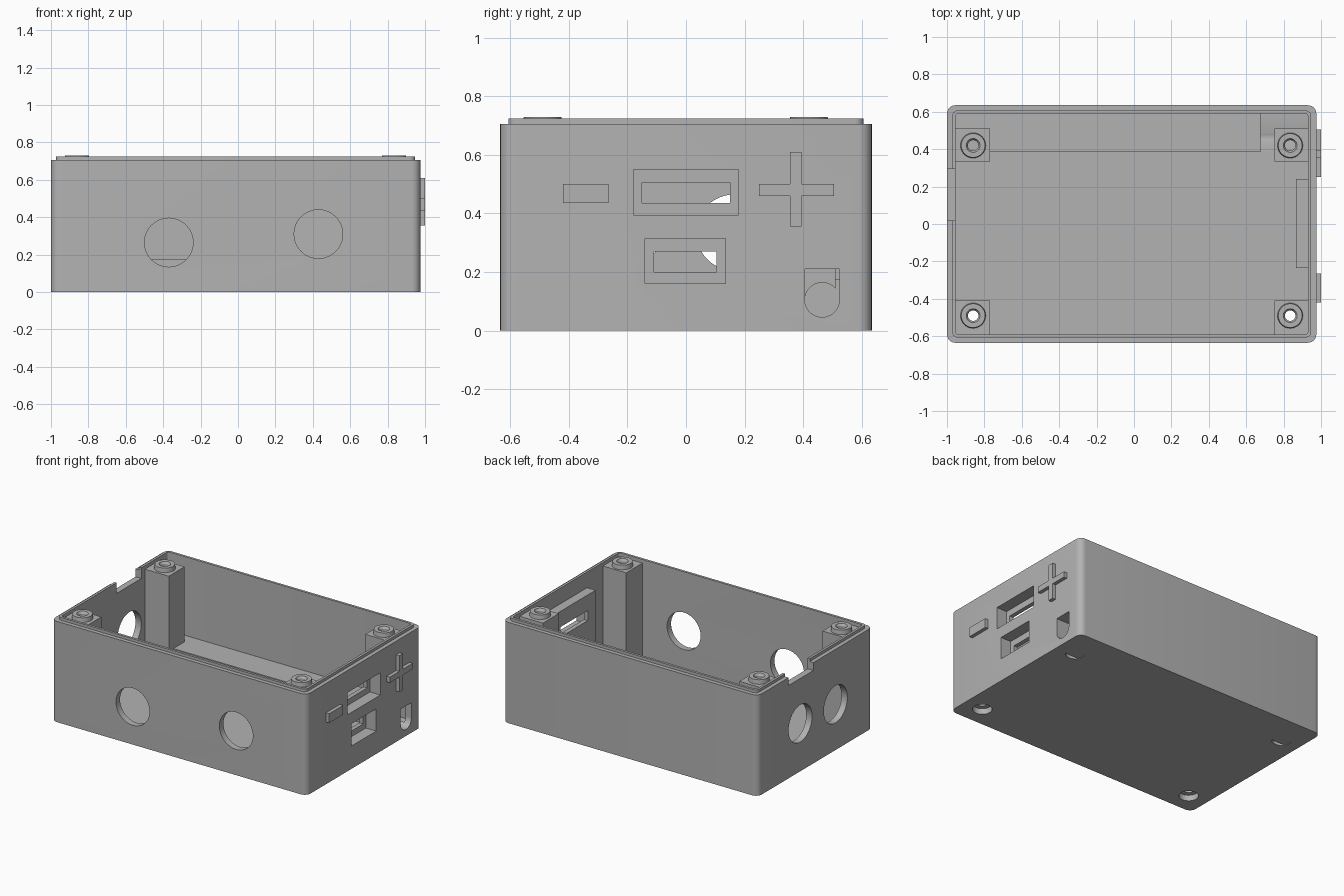
import bpy, bmesh, math
from mathutils import Matrix

if "Cube" in bpy.data.objects:
    bpy.data.objects.remove(bpy.data.objects["Cube"])

grey = bpy.data.materials.new("case_grey")
grey.use_nodes = True
COLOR = (0.45, 0.45, 0.45, 1)
grey.diffuse_color = COLOR
grey.node_tree.nodes["Principled BSDF"].inputs["Base Color"].default_value = COLOR


def finish(name, bm):
    bmesh.ops.recalc_face_normals(bm, faces=bm.faces)
    mesh = bpy.data.meshes.new(name)
    bm.to_mesh(mesh)
    bm.free()
    mesh.materials.append(grey)
    ob = bpy.data.objects.new(name, mesh)
    bpy.context.collection.objects.link(ob)
    return ob


def block(name, x, y, z, r=0):
    """Box between pairs of limits, with rounded vertical edges if r is given."""
    pts = []
    for sx, sy, start in ((1, 1, 0), (0, 1, 90), (0, 0, 180), (1, 0, 270)):
        cx = x[sx] + (r if sx == 0 else -r)
        cy = y[sy] + (r if sy == 0 else -r)
        for i in range(7 if r else 1):
            a = math.radians(start + 15 * i)
            pts.append((cx + r * math.cos(a), cy + r * math.sin(a), z[0]))
    bm = bmesh.new()
    face = bm.faces.new([bm.verts.new(p) for p in pts])
    top = bmesh.ops.extrude_face_region(bm, geom=[face])["geom"]
    verts = [g for g in top if isinstance(g, bmesh.types.BMVert)]
    bmesh.ops.translate(bm, verts=verts, vec=(0, 0, z[1] - z[0]))
    return finish(name, bm)


def rod(name, axis, center, r, length, r2=None):
    """Cylinder or cone centred on a point along an axis."""
    bm = bmesh.new()
    bmesh.ops.create_cone(bm, cap_ends=True, segments=48, radius1=r,
                          radius2=r if r2 is None else r2, depth=length)
    turn = {"x": Matrix.Rotation(math.pi / 2, 4, "Y"),
            "y": Matrix.Rotation(math.pi / 2, 4, "X"),
            "z": Matrix.Identity(4)}[axis]
    bmesh.ops.transform(bm, matrix=Matrix.Translation(center) @ turn, verts=bm.verts)
    return finish(name, bm)


def combine(ob, others, operation):
    """Apply a boolean with each helper in turn."""
    for other in others:
        mod = ob.modifiers.new("cut", "BOOLEAN")
        mod.operation, mod.solver, mod.object = operation, "EXACT", other
        bpy.context.view_layer.update()
        deps = bpy.context.evaluated_depsgraph_get()
        mesh = bpy.data.meshes.new_from_object(ob.evaluated_get(deps))
        ob.modifiers.clear()
        ob.data = mesh


# Main dimensions
X, Y = (-1.0, 0.975), (-0.635, 0.635)
RIM, TOP, FLOOR = 0.705, 0.725, 0.045


def inset(d):
    return (X[0] + d, X[1] - d), (Y[0] + d, Y[1] - d)


# Shell with a stepped lip
case = block("case", X, Y, (0, RIM), 0.045)
lip = block("lip", *inset(0.028), (0.3, TOP), 0.03)
cavity = block("cavity", *inset(0.045), (FLOOR, 1), 0.015)
combine(case, [lip], "UNION")
combine(case, [cavity], "DIFFERENCE")

# Thick pad behind the port openings
pad = block("port_pad", (0.865, 0.95), (-0.235, 0.24), (0.02, 0.615))

# Four screw posts with raised bosses
posts, screw_cuts = [], []
for px, side in ((-0.86, "right"), (0.835, "left")):
    for py, end in ((-0.49, "front"), (0.42, "back")):
        xs = (px - 0.11, px + 0.09) if px < 0 else (px - 0.085, px + 0.11)
        ys = (py - 0.115, py + 0.08) if py < 0 else (py - 0.085, py + 0.09)
        post = block(f"{end}_{side}_post", xs, ys, (0.02, 0.7))
        boss = rod("boss", "z", (px, py, 0.705), 0.07, 0.05, 0.064)
        bore = rod("bore", "z", (px, py, 0.4), 0.028, 1.2)
        mouth = rod("mouth", "z", (px, py, 0.725), 0.028, 0.02, 0.04)
        sink = rod("sink", "z", (px, py, 0.01), 0.062, 0.06)
        combine(post, [boss], "UNION")
        combine(post, [bore, mouth, sink], "DIFFERENCE")
        posts.append(post)
        screw_cuts += [bore, sink]
        bpy.data.objects.remove(boss)
        bpy.data.objects.remove(mouth)

# Round openings in the front and right walls
wall_cuts = [rod("hole", "y", (hx, -0.61, hz), 0.13, 0.2)
             for hx, hz in ((-0.37, 0.265), (0.43, 0.31))]
wall_cuts += [rod("hole", "x", (-0.98, hy, hz), 0.13, 0.15)
              for hy, hz in ((0.165, 0.335), (-0.225, 0.32))]
wall_cuts.append(block("rim_notch", (-1.1, -0.93), (0.02, 0.295), (0.65, 0.9)))

# Recessed ports in the left wall
port_cuts = []
for y, z in (((-0.18, 0.18), (0.395, 0.55)), ((-0.14, 0.135), (0.16, 0.315))):
    port_cuts.append(block("recess", (0.895, 1.1), y, z))
    port_cuts.append(block("slot", (0.8, 1.1), (y[0] + 0.03, y[1] - 0.03),
                           (z[0] + 0.04, z[1] - 0.045)))

# Cable entry low in the left wall
entry_cuts = [rod("entry_bore", "x", (0.9, 0.465, 0.105), 0.059, 0.45),
              block("entry_slot", (0.8, 1.1), (0.406, 0.524), (0.105, 0.21))]

combine(case, screw_cuts + wall_cuts + port_cuts + entry_cuts, "DIFFERENCE")
combine(pad, port_cuts, "DIFFERENCE")
combine(posts[3], entry_cuts, "DIFFERENCE")

# Ledge along the back wall, lower beside the cable entry
ledge = block("back_ledge", (-0.97, 0.675), (0.385, 0.61), (0.001, 0.175))
low_ledge = block("low_back_ledge", (0.675, 0.95), (0.385, 0.61), (0.001, 0.05))
combine(low_ledge, entry_cuts, "DIFFERENCE")

# Raised plus and minus marks
plus = block("plus_mark", (0.96, 1.0), (0.25, 0.505), (0.46, 0.5))
bar = block("plus_bar", (0.96, 1.0), (0.355, 0.395), (0.355, 0.61))
combine(plus, [bar], "UNION")
minus = block("minus_mark", (0.96, 1.0), (-0.42, -0.265), (0.435, 0.5))

# Remove helpers and shade the parts
for helper in [lip, cavity, bar] + screw_cuts + wall_cuts + port_cuts + entry_cuts:
    bpy.data.objects.remove(helper)
bpy.ops.object.select_all(action="DESELECT")
for ob in [case, pad, ledge, low_ledge, plus, minus] + posts:
    ob.select_set(True)
bpy.context.view_layer.objects.active = case
bpy.ops.object.shade_smooth_by_angle(angle=math.radians(30))
